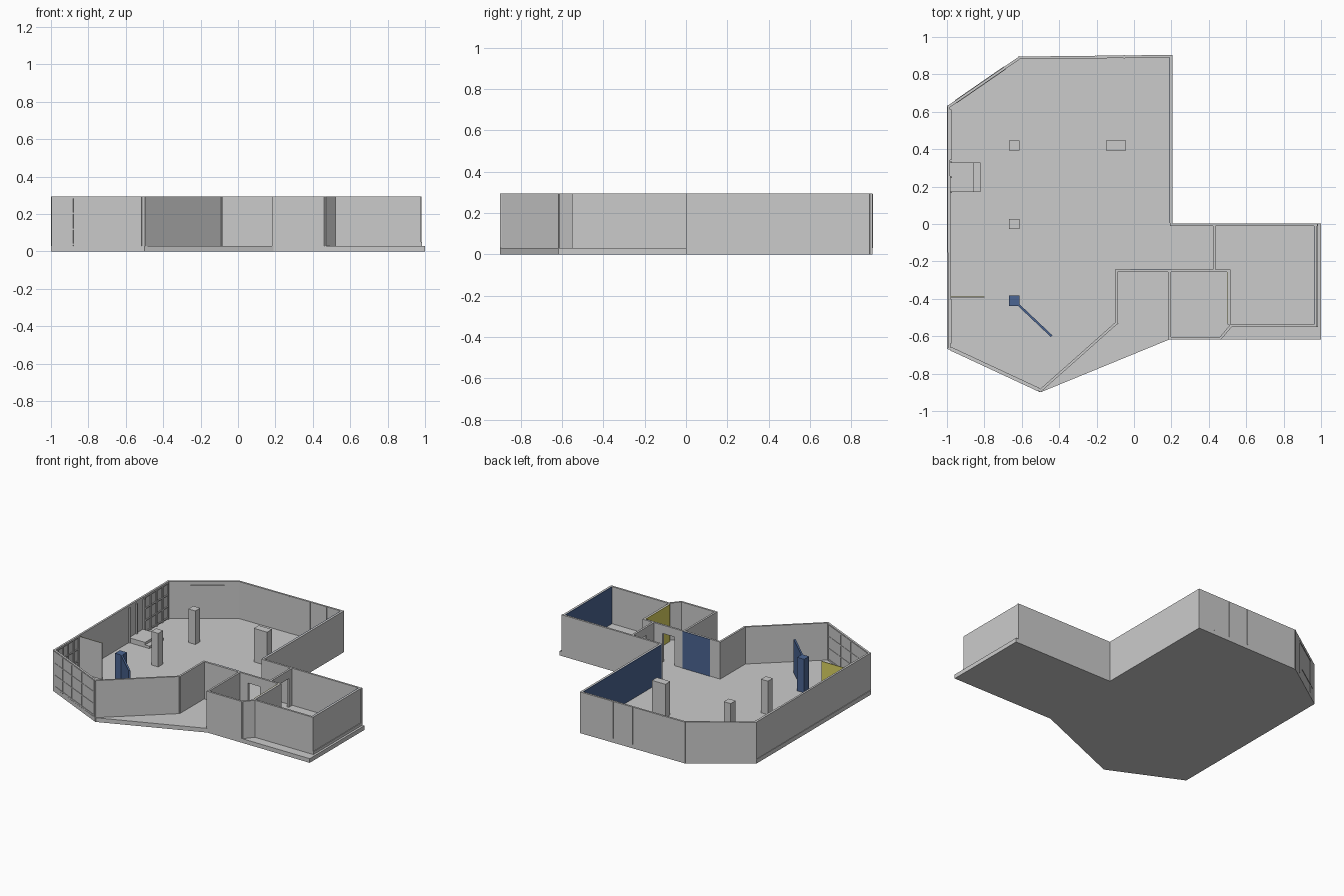
import bpy, bmesh, math
from mathutils import Vector

if "Cube" in bpy.data.objects:
    bpy.data.objects.remove(bpy.data.objects["Cube"])

FLOOR, TOP, COL, T = 0.03, 0.295, 0.27, 0.014


def material(name, rgb):
    m = bpy.data.materials.new(name)
    m.diffuse_color = (*rgb, 1)
    m.use_nodes = True
    m.node_tree.nodes["Principled BSDF"].inputs["Base Color"].default_value = m.diffuse_color
    return m


BLUE = material("blue_paint", (0.07, 0.13, 0.29))
YELLOW = material("yellow_paint", (0.70, 0.64, 0.12))


def prism(name, pts, z0, z1, mat=None):
    """Extrude a plan outline between two heights."""
    bm = bmesh.new()
    low = [bm.verts.new((x, y, z0)) for x, y in pts]
    high = [bm.verts.new((x, y, z1)) for x, y in pts]
    n = len(pts)
    bm.faces.new(low[::-1])
    bm.faces.new(high)
    for i in range(n):
        j = (i + 1) % n
        bm.faces.new((low[i], low[j], high[j], high[i]))
    bmesh.ops.recalc_face_normals(bm, faces=bm.faces)
    me = bpy.data.meshes.new(name)
    bm.to_mesh(me)
    bm.free()
    ob = bpy.data.objects.new(name, me)
    bpy.context.collection.objects.link(ob)
    if mat:
        me.materials.append(mat)
    return ob


def box(name, x0, x1, y0, y1, z0, z1, mat=None):
    return prism(name, [(x0, y0), (x1, y0), (x1, y1), (x0, y1)], z0, z1, mat)


def wall(name, p, q, z0=0.0, z1=TOP, t=T, ext=0.5, mat=None):
    """Upright slab centred on the plan line p-q."""
    p, q = Vector(p), Vector(q)
    d = (q - p).normalized()
    n = Vector((-d.y, d.x)) * t / 2
    p, q = p - d * t * ext, q + d * t * ext
    return prism(name, [p - n, q - n, q + n, p + n], z0, z1, mat)


def door_wall(name, p, q, a, b, head, z0=FLOOR):
    """Wall with a doorway between fractions a and b."""
    p, q = Vector(p), Vector(q)
    A, B = p.lerp(q, a), p.lerp(q, b)
    wall(name + "_side_1", p, A, z0, TOP, ext=0)
    wall(name + "_side_2", B, q, z0, TOP, ext=0)
    wall(name + "_lintel", A, B, head, TOP, ext=0)


def bars(name, p, q, cols, rows, t, w=0.008):
    """Mullions and rails standing proud of a wall."""
    p, q = Vector(p), Vector(q)
    h = w / 2 / (q - p).length
    for i, f in enumerate(cols):
        wall(f"{name}_mullion_{i}", p.lerp(q, f - h), p.lerp(q, f + h), FLOOR, TOP - 0.003, t, 0)
    for i, z in enumerate(rows):
        wall(f"{name}_rail_{i}", p.lerp(q, cols[0]), p.lerp(q, cols[-1]), z - w / 2, z + w / 2, t * 0.97, 0)


# Floor slab
prism("floor", [(-1, -0.665), (-0.5, -0.9), (0.19, -0.617), (1, -0.617), (1, 0.003),
                (0.207, 0.003), (0.207, 0.9), (-0.615, 0.89), (-1, 0.63)], 0, FLOOR)

# Outer walls of the main hall
SW, S = (-0.988, -0.663), (-0.5, -0.89)
NW1, NW2, NE = (-0.99, 0.628), (-0.613, 0.888), (0.2, 0.897)
wall("west_wall", SW, NW1)
wall("south_west_window_wall", SW, S)
wall("north_west_wall", NW1, NW2)
wall("north_wall", NW2, NE)
wall("east_hall_wall", NE, (0.2, 0))

# Window grids and panel joints
bars("south_west_window", SW, S, [0.03, 0.22, 0.43, 0.67, 0.97], [0.04, 0.12, 0.205, 0.287], 0.02)
bars("north_joint", NW2, NE, [0.21, 0.5, 0.69, 0.85], [], 0.018, 0.006)
for k, (y0, y1) in enumerate([(0.34, 0.615), (-0.64, -0.4)]):
    bars(f"west_window_{k}", (-0.982, y0), (-0.982, y1), [0.02, 0.26, 0.5, 0.74, 0.98],
         [0.04, 0.12, 0.205, 0.287], 0.014)

# Framed panel on the north-west wall
a, b = Vector(NW1), Vector(NW2)
for i, f in enumerate((0.2, 0.78)):
    wall(f"shutter_jamb_{i}", a.lerp(b, f), a.lerp(b, f + 0.012), FLOOR, 0.265, 0.019, 0)
wall("shutter_head", a.lerp(b, 0.2), a.lerp(b, 0.79), 0.262, 0.268, 0.019, 0)
wall("shutter_rail", a.lerp(b, 0.1), a.lerp(b, 0.65), 0.085, 0.09, 0.019, 0)

# West doorway with two steps
box("entry_step_upper", -0.985, -0.855, 0.17, 0.33, FLOOR, 0.065)
box("entry_step_lower", -0.855, -0.82, 0.17, 0.33, FLOOR, 0.047)
for i, y in enumerate((0.17, 0.25, 0.33)):
    box(f"entry_jamb_{i}", -0.985, -0.972, y - 0.005, y + 0.005, FLOOR, 0.28)

# Thin partition beside the west wall, yellow on its north side
box("partition", -0.985, -0.80, -0.394, -0.390, FLOOR, 0.29)
box("partition_yellow_face", -0.985, -0.80, -0.390, -0.388, FLOOR, 0.29, YELLOW)

# Inner walls on the south side
A, B, C, D = (-0.094, -0.53), (-0.094, -0.25), (0.19, -0.25), (0.508, -0.25)
wall("south_diagonal_wall", S, A, FLOOR)
wall("alcove_side_wall", A, B, FLOOR)
wall("alcove_wall", B, C, FLOOR)
door_wall("lobby_wall", C, D, 0.22, 0.52, 0.235)
door_wall("corridor_wall", (0.43, 0), (0.43, -0.25), 0.2, 0.64, 0.235)

# Small room
wall("small_room_west_wall", C, (0.19, -0.61), 0)
wall("small_room_south_wall", (0.19, -0.61), (0.463, -0.61), 0)
wall("small_room_corner", (0.463, -0.61), (0.515, -0.548), FLOOR)
wall("small_room_east_wall", D, (0.508, -0.53), FLOOR)

# East room
wall("east_room_south_wall", (0.515, -0.545), (0.972, -0.545), FLOOR)
wall("east_room_east_wall", (0.972, -0.545), (0.972, -0.004), FLOOR)
wall("east_room_north_wall", (0.2, -0.004), (0.975, -0.004), 0)
box("east_curb", 0.965, 0.984, -0.552, 0.0, FLOOR, 0.05)

# Painted wall faces
box("hall_blue_face", 0.190, 0.193, 0.005, 0.889, FLOOR, TOP, BLUE)
box("east_room_blue_face", 0.962, 0.965, -0.538, -0.011, FLOOR, TOP, BLUE)
box("alcove_blue_face", -0.02, 0.197, -0.243, -0.240, FLOOR, TOP, BLUE)
box("small_room_yellow_face", 0.498, 0.501, -0.53, -0.257, FLOOR, TOP, YELLOW)

# Columns
for name, x, y, w, mat in [("column_south", -0.64, -0.41, 0.055, BLUE),
                           ("column_middle", -0.64, 0.0, 0.055, None),
                           ("column_north", -0.64, 0.42, 0.055, None),
                           ("column_wide", -0.097, 0.42, 0.106, None)]:
    box(name, x - w / 2, x + w / 2, y - 0.0275, y + 0.0275, FLOOR, COL, mat)

# Blue screen beside the south column
wall("blue_screen", (-0.62, -0.43), (-0.44, -0.6), FLOOR, COL, 0.012, 0, BLUE)
